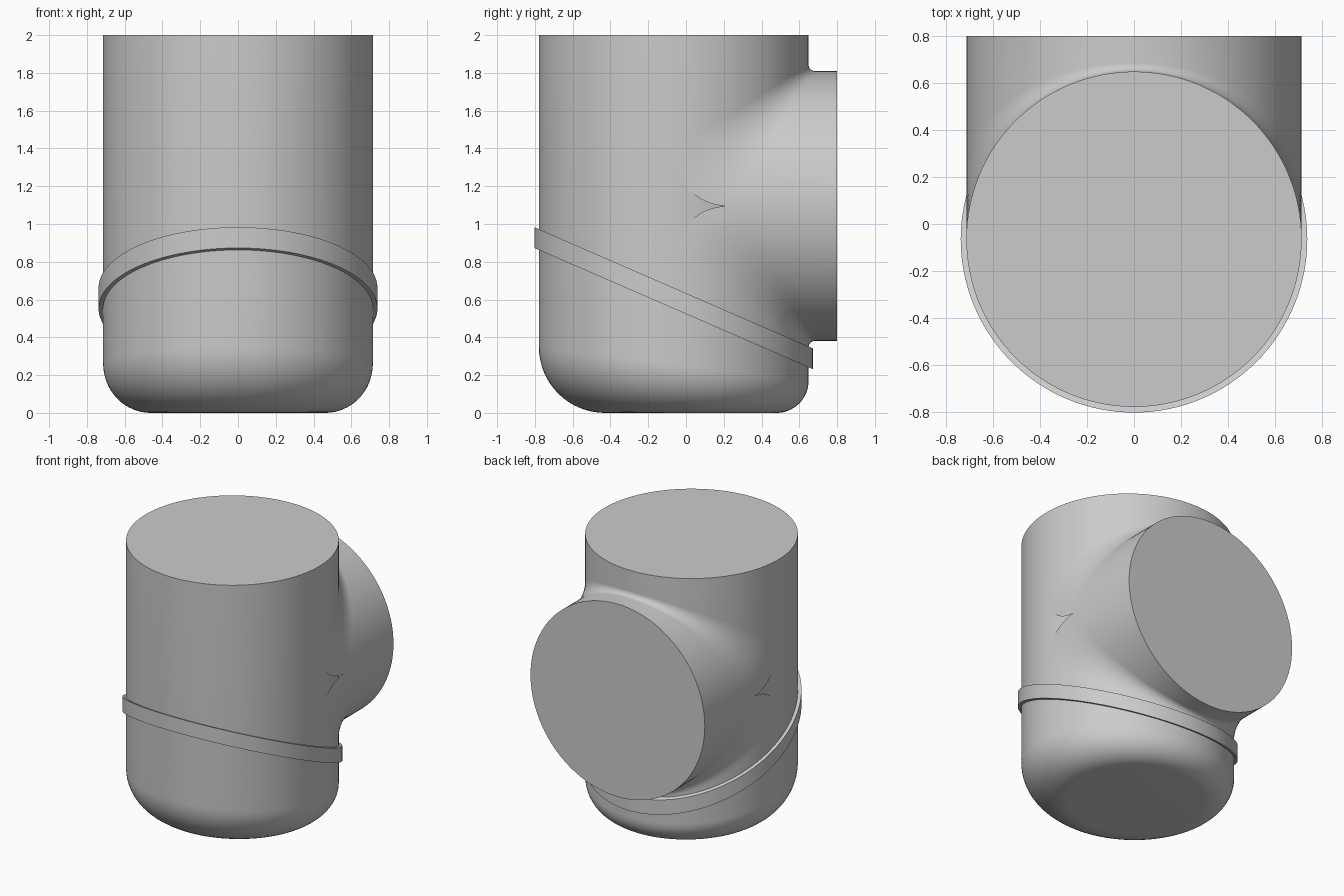
import bpy, bmesh
from math import sin, cos, pi

if "Cube" in bpy.data.objects:
    bpy.data.objects.remove(bpy.data.objects["Cube"])

R, CY, ZC = 0.714, -0.065, 1.095   # pipe radius, body centre y, branch axis height
TOP, END, N = 2.0, 0.8, 128        # body top, branch end, sides


def skin(name, rows, wrap_rows, wrap_cols, caps=()):
    """Join rows of points with quads; caps are lists of (row, column) indices."""
    bm = bmesh.new()
    grid = [[bm.verts.new(p) for p in row] for row in rows]
    nr, nc = len(grid), len(grid[0])
    for i in range(nr if wrap_rows else nr - 1):
        for j in range(nc if wrap_cols else nc - 1):
            a, b = (i + 1) % nr, (j + 1) % nc
            bm.faces.new((grid[i][j], grid[a][j], grid[a][b], grid[i][b]))
    for cap in caps:
        bm.faces.new([grid[i][j] for i, j in cap])
    bmesh.ops.remove_doubles(bm, verts=bm.verts, dist=1e-5)
    bmesh.ops.recalc_face_normals(bm, faces=bm.faces)
    mesh = bpy.data.meshes.new(name)
    bm.to_mesh(mesh)
    bm.free()
    obj = bpy.data.objects.new(name, mesh)
    bpy.context.collection.objects.link(obj)
    bpy.ops.object.select_all(action='DESELECT')
    obj.select_set(True)
    bpy.context.view_layer.objects.active = obj
    bpy.ops.object.shade_smooth_by_angle(angle=pi / 6)
    return obj


# Upright body: bottom rounding is larger at the front than at the back
rows = []
for i in range(N):
    a = 2 * pi * i / N
    f = 0.26 - 0.09 * sin(a)
    prof = [(R, TOP)]
    for k in range(17):
        b = pi / 2 * k / 16
        prof.append((R - f + f * cos(b), f - f * sin(b)))
    rows.append([(r * cos(a), CY + r * sin(a), z) for r, z in prof])
skin("body", rows, True, False,
     [[(i, 0) for i in range(N)], [(i, 17) for i in range(N)]])

# Side branch: slices across x, each with a filleted corner above and below
rows = []
for i in range(N // 2 + 1):
    t = -pi / 2 + 2 * pi * i / N
    x, h = R * sin(t), R * cos(t)
    f = 0.035 + 0.25 * (1 - h / R)
    upper = []
    for k in range(13):
        b = pi / 2 * k / 12
        upper.append((CY + h + f - f * cos(b), h + f - f * sin(b)))
    upper.append((END, h))
    prof = upper + [(y, -z) for y, z in reversed(upper)]
    rows.append([(x, y, ZC + z) for y, z in prof])
skin("side_branch", rows, False, False)

# Tilted collar band around the body
rows = []
for i in range(N):
    a = 2 * pi * i / N
    ro = R + 0.024
    rows.append([])
    for r, dz in ((R - 0.02, 0.055), (ro, 0.055), (ro, -0.055), (R - 0.02, -0.055)):
        y = r * sin(a)
        rows[-1].append((r * cos(a), CY + y, 0.607 - 0.435 * y + dz))
skin("tilted_collar", rows, True, True)
